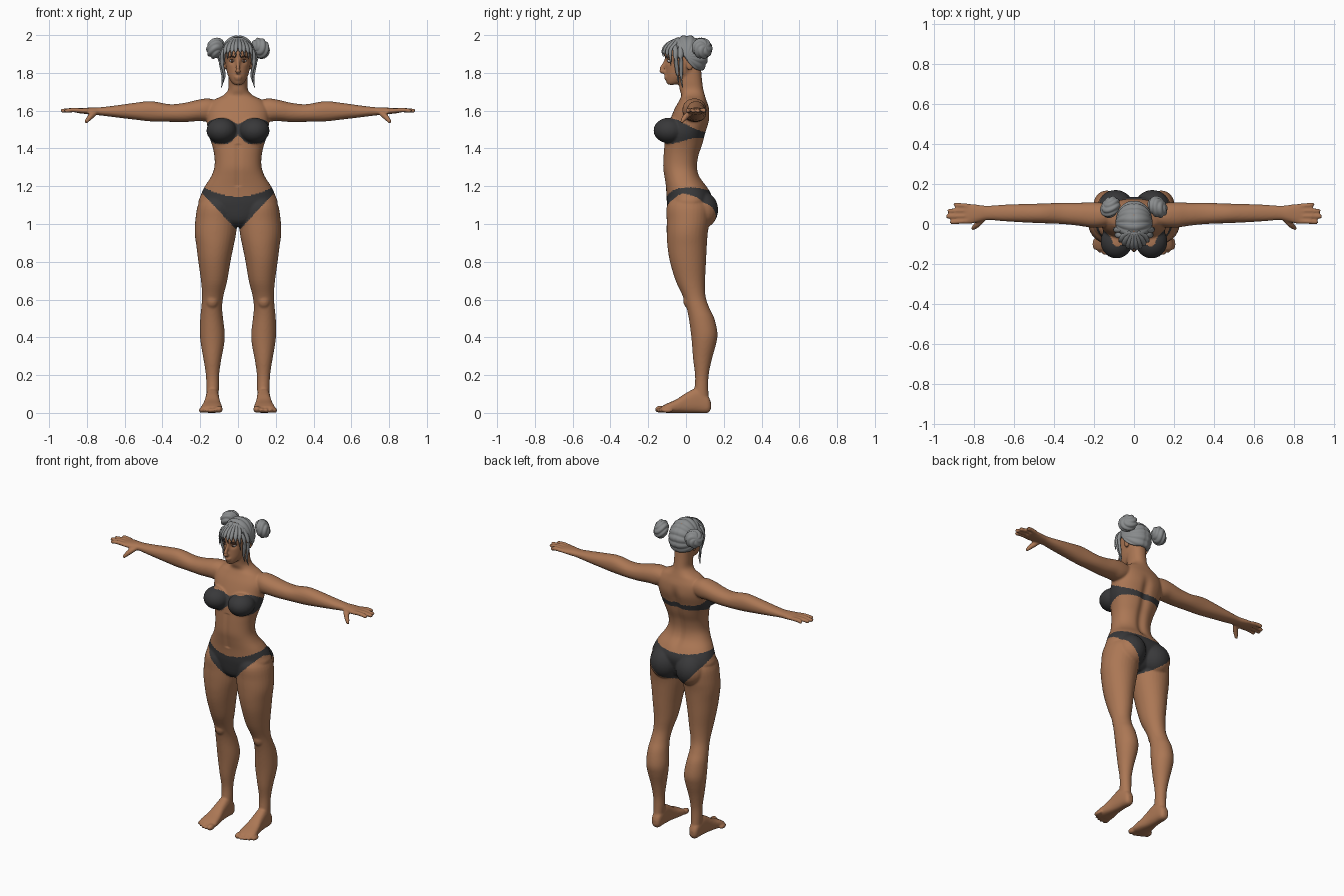
import bpy, bmesh, math
from mathutils import Vector, Matrix


def material(name, rgb):
    m = bpy.data.materials.new(name)
    m.diffuse_color = (*rgb, 1)
    return m


SKIN = material("skin", (0.41, 0.185, 0.09))
CLOTH = material("dark_cloth", (0.04, 0.04, 0.042))
HAIR = material("grey_hair", (0.25, 0.26, 0.265))
WHITE = material("eye_white", (0.5, 0.5, 0.5))
DARK = material("brow_brown", (0.06, 0.03, 0.02))


def lerp(t, a, b):
    t = max(0.0, min(1.0, t))
    return a + (b - a) * t * t * (3 - 2 * t)


def spline(rows, steps=4):
    """Smooth interpolation through rows of numbers."""
    out = []
    for i in range(len(rows) - 1):
        a, b, c, d = (rows[max(0, min(len(rows) - 1, i + k))] for k in (-1, 0, 1, 2))
        for j in range(steps):
            t = j / steps
            out.append([0.5 * (2 * q + (r - p) * t + (2 * p - 5 * q + 4 * r - s) * t * t
                        + (3 * q - p - 3 * r + s) * t ** 3) for p, q, r, s in zip(a, b, c, d)])
    return out + [list(rows[-1])]


def skin_rings(bm, rings):
    vs = [[bm.verts.new(p) for p in ring] for ring in rings]
    n = len(vs[0])
    for a, b in zip(vs, vs[1:]):
        for i in range(n):
            bm.faces.new((a[i], a[(i + 1) % n], b[(i + 1) % n], b[i]))
    bm.faces.new(vs[0][::-1])
    bm.faces.new(vs[-1])


def loft(bm, rows, axis="z", side=1, power=2.0, n=32):
    """Rows are (position on axis, u min, u max, v min, v max)."""
    rings = []
    for t, u0, u1, v0, v1 in spline(rows):
        ring = []
        for i in range(n):
            c, s = math.cos(math.tau * i / n), math.sin(math.tau * i / n)
            u = (u0 + u1) / 2 + (u1 - u0) / 2 * math.copysign(abs(c) ** (2 / power), c)
            v = (v0 + v1) / 2 + (v1 - v0) / 2 * math.copysign(abs(s) ** (2 / power), s)
            x, y, z = {"z": (u, v, t), "x": (t, u, v), "y": (u, t, v)}[axis]
            ring.append((x * side, y, z))
        rings.append(ring)
    skin_rings(bm, rings)


def tube(bm, rows, side=1, flat=1.0, n=10):
    """Rows are (x, y, z, radius)."""
    pts = spline(rows)
    rings = []
    for i, p in enumerate(pts):
        tan = Vector(pts[min(i + 1, len(pts) - 1)][:3]) - Vector(pts[max(i - 1, 0)][:3])
        q = tan.to_track_quat("Z", "Y")
        ring = []
        for k in range(n):
            a = math.tau * k / n
            v = Vector(p[:3]) + q @ Vector((math.cos(a), math.sin(a) * flat, 0)) * p[3]
            ring.append((v.x * side, v.y, v.z))
        rings.append(ring)
    skin_rings(bm, rings)


def ball(bm, loc, radii, u=24, v=16):
    m = Matrix.Translation(loc) @ Matrix.Diagonal((*radii, 1))
    return bmesh.ops.create_uvsphere(bm, u_segments=u, v_segments=v, radius=1, matrix=m)["verts"]


def finish(bm, name, *mats):
    bmesh.ops.recalc_face_normals(bm, faces=bm.faces)
    me = bpy.data.meshes.new(name)
    bm.to_mesh(me)
    bm.free()
    for m in mats:
        me.materials.append(m)
    me.shade_smooth()
    ob = bpy.data.objects.new(name, me)
    bpy.context.collection.objects.link(ob)
    return ob


# Torso and neck
bm = bmesh.new()
loft(bm, [(z, -w, w, f, b) for z, w, f, b in (
    (.985, .04, -.05, .06), (1.02, .12, -.085, .10), (1.1, .205, -.10, .13), (1.15, .198, -.103, .135),
    (1.2, .175, -.107, .11), (1.25, .143, -.115, .075), (1.3, .125, -.122, .063), (1.36, .125, -.12, .07),
    (1.42, .138, -.115, .09), (1.48, .158, -.108, .105), (1.55, .165, -.085, .125), (1.61, .165, -.06, .122),
    (1.655, .13, -.035, .108), (1.68, .08, -.025, .1), (1.71, .053, -.033, .092), (1.76, .05, -.04, .085),
    (1.82, .05, -.04, .08))], power=2.25, n=48)
# Head and face
loft(bm, [(z, -w, w, f, b) for z, w, f, b in (
    (1.737, .018, -.095, -.06), (1.75, .034, -.104, -.01), (1.78, .051, -.107, .03), (1.81, .06, -.107, .06),
    (1.85, .067, -.107, .08), (1.9, .072, -.113, .09), (1.95, .065, -.09, .08), (1.985, .03, -.04, .05))])
tube(bm, [(0, -.1, 1.885, .008), (0, -.118, 1.845, .009), (0, -.131, 1.815, .014), (0, -.11, 1.802, .012)])
ball(bm, (0, -.104, 1.779), (.022, .013, .008))
ball(bm, (0, -.102, 1.767), (.018, .013, .007))
for s in (-1, 1):
    # Ears, bust and glutes
    ball(bm, (.072 * s, .02, 1.847), (.012, .02, .034))
    ball(bm, (.087 * s, -.088, 1.495), (.08, .084, .068))
    ball(bm, (.092 * s, .08, 1.075), (.092, .09, .1))
    # Legs
    loft(bm, [(1.17, .03, .17, -.06, .08), (1.1, .012, .212, -.10, .125), (1.02, .005, .226, -.102, .125),
              (.95, .010, .229, -.102, .115), (.88, .024, .22, -.098, .11), (.8, .04, .21, -.085, .106),
              (.7, .057, .196, -.055, .101), (.62, .077, .19, -.018, .103), (.56, .084, .194, .002, .122),
              (.5, .079, .2, .015, .15), (.42, .07, .202, .026, .167), (.36, .074, .196, .032, .158),
              (.28, .089, .182, .038, .136), (.2, .1, .17, .048, .12), (.13, .101, .167, .045, .118),
              (.06, .105, .165, .03, .122)], side=s)
    ball(bm, (.137 * s, .02, .595), (.036, .035, .045))
    # Feet and toes
    loft(bm, [(.132, .12, .15, .02, .055), (.115, .105, .163, 0, .09), (.06, .1, .17, 0, .13),
              (0, .097, .176, 0, .105), (-.05, .089, .186, 0, .072), (-.1, .083, .196, 0, .05),
              (-.13, .088, .19, .004, .034)], axis="y", side=s, power=2.6)
    for i in range(5):
        r = .019 if i == 0 else .0135
        ball(bm, ((.1 + .0225 * i + (.004 if i else 0)) * s, -.135 + .0022 * i * i, r), (r, .03, r))
    # Arms and palms
    loft(bm, [(.07, .01, .09, 1.58, 1.64), (.15, -.015, .105, 1.545, 1.664), (.21, -.018, .108, 1.545, 1.658),
              (.28, -.008, .106, 1.54, 1.642), (.36, 0, .106, 1.541, 1.634), (.46, .004, .102, 1.543, 1.65),
              (.55, .008, .1, 1.553, 1.641), (.65, .014, .096, 1.565, 1.627), (.73, .02, .091, 1.575, 1.618),
              (.77, .012, .095, 1.578, 1.617), (.82, 0, .101, 1.584, 1.614), (.855, .004, .1, 1.588, 1.61)],
         axis="x", side=s, power=2.2)
    # Fingers and thumb
    for y, tip, y2 in ((.014, .918, .01), (.04, .937, .038), (.066, .93, .066), (.09, .9, .097)):
        tube(bm, [(.83, y, 1.601, .0125), (.875, (y + y2) / 2, 1.603, .0125), (tip - .008, y2, 1.599, .0115),
                  (tip, y2, 1.598, .007)], s)
    tube(bm, [(.75, .03, 1.594, .014), (.777, .002, 1.572, .016), (.797, -.016, 1.55, .0125),
              (.807, -.024, 1.536, .008)], s)
body = finish(bm, "body", SKIN, CLOTH)

# Fuse the body parts into one smooth skin
mod = body.modifiers.new("fuse", "REMESH")
mod.mode, mod.voxel_size, mod.use_smooth_shade = "VOXEL", .006, True
mod = body.modifiers.new("soften", "SMOOTH")
mod.factor, mod.iterations = .5, 5
me = bpy.data.meshes.new_from_object(body.evaluated_get(bpy.context.evaluated_depsgraph_get()))
body.modifiers.clear()
body.data = me
me.materials.clear()
me.materials.append(SKIN)
me.materials.append(CLOTH)

# Spine groove, navel line and eye sockets
for v in me.vertices:
    x, y, z = v.co
    if y > .02 and 1.17 < z < 1.62:
        v.co.y -= .014 * math.exp(-(x / .028) ** 2) * lerp((z - 1.17) / .08, 0, 1) * lerp((1.62 - z) / .1, 0, 1)
    elif y < -.05 and 1.2 < z < 1.42:
        v.co.y += .005 * math.exp(-(x / .015) ** 2)
    elif y < -.05 and z > 1.82:
        v.co.y += .012 * math.exp(-((abs(x) - .032) / .016) ** 2 - ((z - 1.862) / .014) ** 2)


def is_cloth(c):
    x, y, z = abs(c.x), c.y, c.z
    if x < .2 and 1.4 < z < 1.6:
        top = lerp((y + .09) / .2, 1.56, 1.487) - (.03 * math.exp(-(x / .04) ** 2) if y < 0 else 0)
        low = lerp((y + .09) / .15, 1.425, 1.455) + (.045 * math.exp(-(x / .03) ** 2) if y < 0 else 0)
        return low < z < top
    if .95 < z < 1.22:
        top = 1.145 + 1.5 * x * x if y < 0 else 1.175 + .6 * x * x
        front, back = .96 + 1.07 * x, .975 + 4.4 * x * x
        return min(lerp((y + .04) / .1, front, back), top - .032) < z < top
    return False


for p in me.polygons:
    p.material_index = int(is_cloth(p.center))
    p.use_smooth = True

# Eyes and brows
for s, label in ((-1, "right"), (1, "left")):
    bm = bmesh.new()
    ball(bm, (.031 * s, -.088, 1.863), (.013, .012, .008))
    for f in bm.faces:
        c = f.calc_center_median()
        if abs(c.x - .031 * s) < .006 or c.z > 1.868:
            f.material_index = 1
    finish(bm, label + "_eye", WHITE, DARK)
    bm = bmesh.new()
    tube(bm, [(.014, -.107, 1.881, .003), (.032, -.103, 1.887, .004), (.052, -.088, 1.882, .002)], s)
    finish(bm, label + "_brow", DARK)

# Hair cap: strands run from side to side, tucked in over the face and nape
bm = bmesh.new()
C = Vector((0, .005, 1.885))
for v in ball(bm, (0, 0, 0), (1, 1, 1), 128, 32):
    d = Vector((v.co.z, v.co.x, v.co.y))
    ang = math.atan2(d.z, d.y)
    wave = .95 + .055 * abs(math.sin(8 * ang + .5 * abs(d.x))) * (1 - d.x ** 4) - .03 * math.exp(-(d.x / .05) ** 2)
    p = C + Vector((d.x * .097, d.y * .112, d.z * .115)) * wave
    line = lerp((p.y + .09) / .16, 1.945, 1.795)
    v.co = C + (p - C) * lerp((p.z - line) / .02, .6, 1)
finish(bm, "hair_cap", HAIR)

# Buns, with coiled grooves
for s, label in ((-1, "right"), (1, "left")):
    bm = bmesh.new()
    axis = Vector((.75 * s, .5, .3)).normalized().to_track_quat("Z", "Y")
    for v in ball(bm, (0, 0, 0), (1, 1, 1), 72, 28):
        d = v.co.copy()
        w = .9 + .12 * abs(math.sin(3 * math.atan2(d.y, d.x) + 4 * d.z)) * (1 - d.z ** 6)
        v.co = Vector((.118 * s, .085, 1.93)) + axis @ Vector((d.x * .057, d.y * .057, d.z * .046)) * w
    finish(bm, label + "_bun", HAIR)

# Fringe and face-framing locks
bm = bmesh.new()
for s in (-1, 1):
    for x, z, r in ((.012, 1.885, .011), (.032, 1.888, .012), (.052, 1.875, .013), (.068, 1.84, .013)):
        y = -.122 + 9 * x * x
        tube(bm, [(x * .3, -.04, 1.985, .008), (x * .75, y + .022, 1.955, r), (x, y - .002, 1.92, r * .9),
                  (x * 1.1, y, z, .002)], s, .6)
    tube(bm, [(.05, -.06, 1.955, .01), (.08, -.055, 1.91, .015), (.084, -.052, 1.85, .012),
              (.072, -.045, 1.79, .008), (.078, -.04, 1.75, .002)], s, .7)
    tube(bm, [(.06, -.03, 1.955, .01), (.09, -.028, 1.9, .015), (.091, -.026, 1.84, .011),
              (.08, -.025, 1.77, .008), (.088, -.018, 1.722, .002)], s, .7)
finish(bm, "hair_locks", HAIR)
